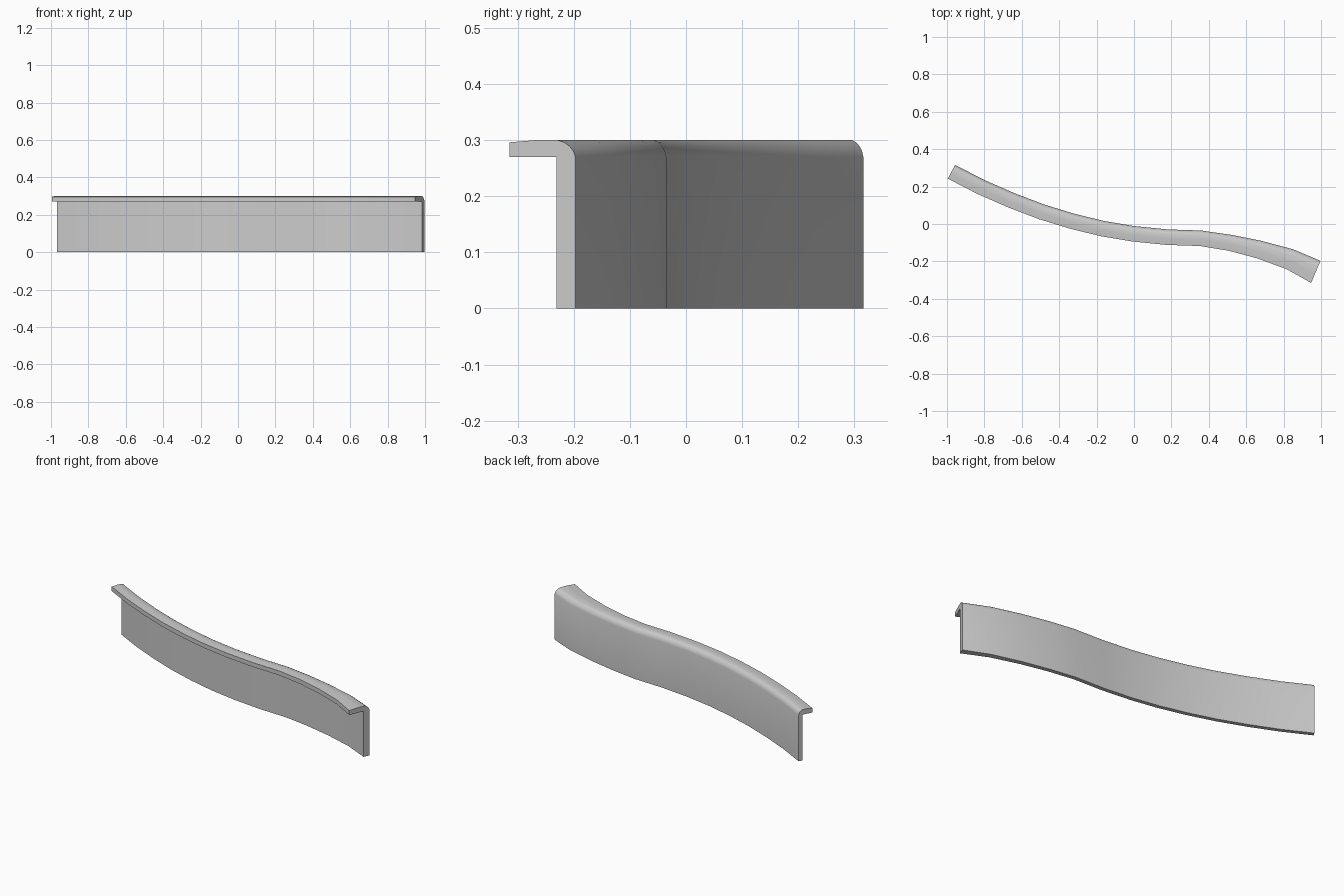
import bpy, bmesh
from mathutils import Vector

cube = bpy.data.objects.get("Cube")
if cube:
    bpy.data.objects.remove(cube, do_unlink=True)

grey = bpy.data.materials.new("light grey")
grey.use_nodes = True
grey.diffuse_color = (0.6, 0.6, 0.6, 1)
grey.node_tree.nodes["Principled BSDF"].inputs["Base Color"].default_value = (0.6, 0.6, 0.6, 1)

# Plan of the back of the wall, with the ledge depth at each station
path = [(-0.957, 0.316, 0.083), (-0.8, 0.235, 0.083), (-0.64, 0.165, 0.083),
        (-0.48, 0.104, 0.083), (-0.32, 0.055, 0.083), (-0.16, 0.016, 0.083),
        (0, -0.011, 0.083), (0.18, -0.029, 0.083), (0.36, -0.035, 0.083),
        (0.52, -0.058, 0.086), (0.68, -0.09, 0.096), (0.85, -0.135, 0.112),
        (0.997, -0.197, 0.128)]

# Cross-section: fraction of ledge depth forward from the back, and height
section = [(0, 0), (0, 0.27), (0.03, 0.28), (0.09, 0.289), (0.17, 0.296),
           (0.27, 0.3), (0.6, 0.3), (1, 0.296), (1, 0.27), (0.29, 0.27), (0.29, 0)]


def forward(i):
    """Horizontal direction square to the path, towards the front."""
    a, b = path[max(i - 1, 0)], path[min(i + 1, len(path) - 1)]
    return Vector((b[1] - a[1], a[0] - b[0], 0)).normalized()


# Wall with an overhanging ledge, swept along the path
bm = bmesh.new()
rings = []
for i, (x, y, depth) in enumerate(path):
    n = forward(i)
    rings.append([bm.verts.new(Vector((x, y, z)) + n * depth * f) for f, z in section])
count = len(section)
for a, b in zip(rings, rings[1:]):
    for j in range(count):
        k = (j + 1) % count
        bm.faces.new((a[j], a[k], b[k], b[j]))
bm.faces.new(rings[0])
bm.faces.new(rings[-1])
bmesh.ops.recalc_face_normals(bm, faces=bm.faces)

mesh = bpy.data.meshes.new("curved_counter")
bm.to_mesh(mesh)
bm.free()
mesh.materials.append(grey)
counter = bpy.data.objects.new("curved_counter", mesh)
bpy.context.collection.objects.link(counter)
bpy.context.view_layer.objects.active = counter
counter.select_set(True)
bpy.ops.object.shade_smooth_by_angle(angle=0.7)
